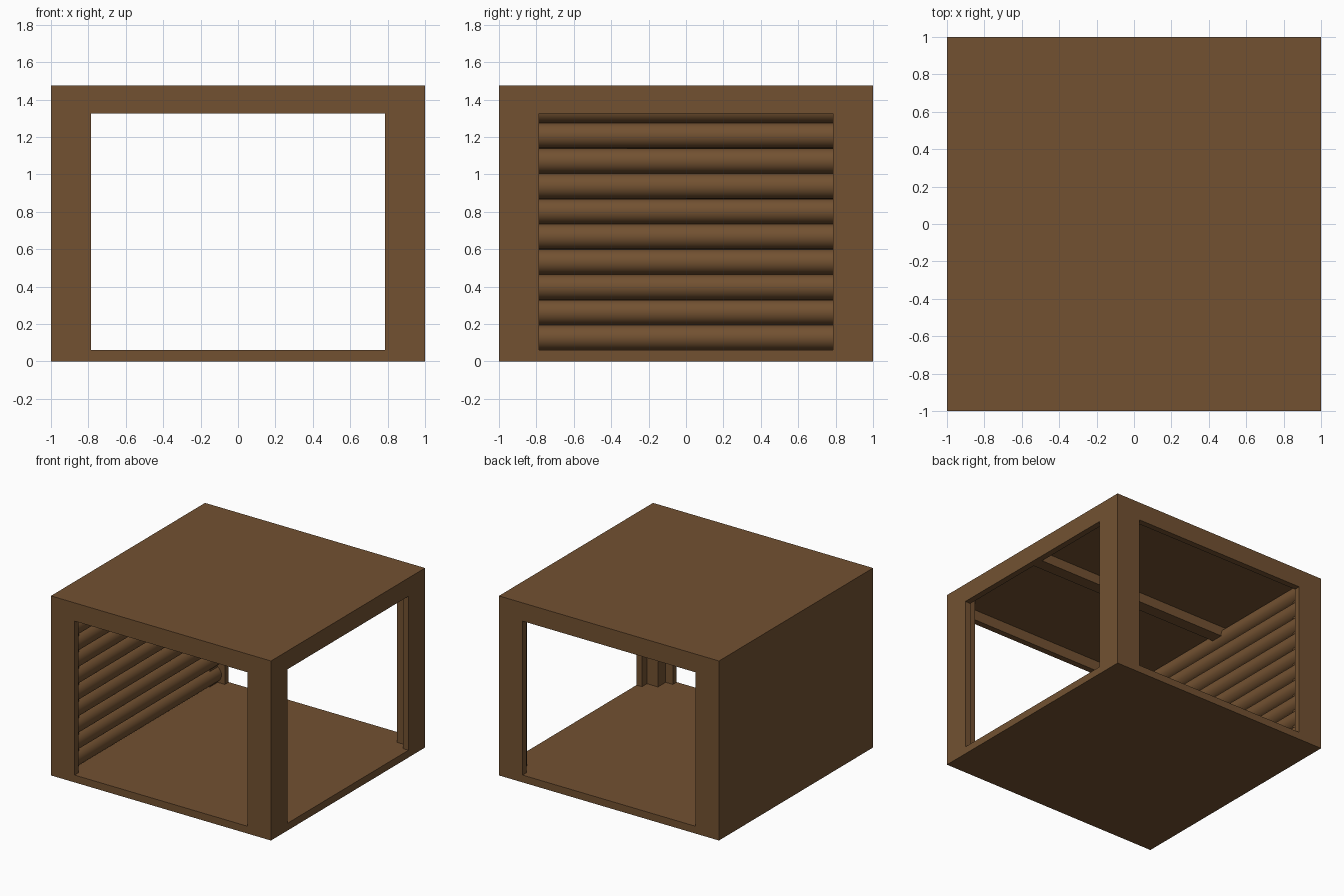
import bpy, bmesh
from math import pi
from mathutils import Matrix

cube = bpy.data.objects.get("Cube")
if cube:
    bpy.data.objects.remove(cube, do_unlink=True)

wood = bpy.data.materials.new("brown_wood")
wood.use_nodes = True
colour = (0.17, 0.083, 0.031, 1)
wood.diffuse_color = colour
bsdf = wood.node_tree.nodes["Principled BSDF"]
bsdf.inputs["Base Color"].default_value = colour
bsdf.inputs["Roughness"].default_value = 0.8

HEIGHT, FLOOR, CEILING, LINTEL = 1.475, 0.06, 1.41, 1.325
OUT, IN, OPEN, POST = 1.0, 0.95, 0.785, 0.85


def finish(name, bm):
    bmesh.ops.recalc_face_normals(bm, faces=bm.faces)
    mesh = bpy.data.meshes.new(name)
    bm.to_mesh(mesh)
    bm.free()
    mesh.materials.append(wood)
    obj = bpy.data.objects.new(name, mesh)
    bpy.context.collection.objects.link(obj)
    return obj


def prism(name, profile, z0, z1):
    """Extrude an outline in x and y from z0 up to z1."""
    bm = bmesh.new()
    face = bm.faces.new([bm.verts.new((x, y, z0)) for x, y in profile])
    top = bmesh.ops.extrude_face_region(bm, geom=[face])["geom"]
    verts = [v for v in top if isinstance(v, bmesh.types.BMVert)]
    bmesh.ops.translate(bm, verts=verts, vec=(0, 0, z1 - z0))
    return finish(name, bm)


def box(name, x0, x1, y0, y1, z0, z1):
    return prism(name, [(x0, y0), (x1, y0), (x1, y1), (x0, y1)], z0, z1)


# Floor and roof slabs
box("floor", -OUT, OUT, -OUT, OUT, 0, FLOOR)
box("roof", -OUT, OUT, -OUT, OUT, CEILING, HEIGHT)

# Corner posts: two thin boards wrapped around a square inner post
corner = [(OUT, OUT), (OPEN, OUT), (OPEN, IN), (POST, IN),
          (POST, POST), (IN, POST), (IN, OPEN), (OUT, OPEN)]
for side, sx in (("left", 1), ("right", -1)):
    for end, sy in (("front", -1), ("back", 1)):
        outline = [(x * sx, y * sy) for x, y in corner]
        prism(f"{end}_{side}_post", outline, FLOOR, CEILING)

# Boards over the three openings
box("front_lintel", -OPEN, OPEN, -OUT, -IN, LINTEL, CEILING)
box("back_lintel", -OPEN, OPEN, IN, OUT, LINTEL, CEILING)
box("left_lintel", IN, OUT, -OPEN, OPEN, LINTEL, CEILING)

# Closed side and ceiling beam
box("right_wall", -OUT, -IN, -OPEN, OPEN, FLOOR, CEILING)
box("ceiling_beam", -IN, IN, -0.05, 0.05, 1.33, CEILING)

# Stacked logs lining the closed side
LOGS = 10
radius = (CEILING - FLOOR) / LOGS / 2
for i in range(LOGS):
    bm = bmesh.new()
    bmesh.ops.create_cone(bm, cap_ends=True, segments=32, radius1=radius,
                          radius2=radius, depth=2 * IN,
                          matrix=Matrix.Rotation(pi / 2, 4, "X"))
    log = finish(f"wall_log_{i + 1}", bm)
    log.location = (-IN + radius, 0, FLOOR + radius * (2 * i + 1))
    bpy.ops.object.select_all(action="DESELECT")
    log.select_set(True)
    bpy.context.view_layer.objects.active = log
    bpy.ops.object.shade_smooth_by_angle()
